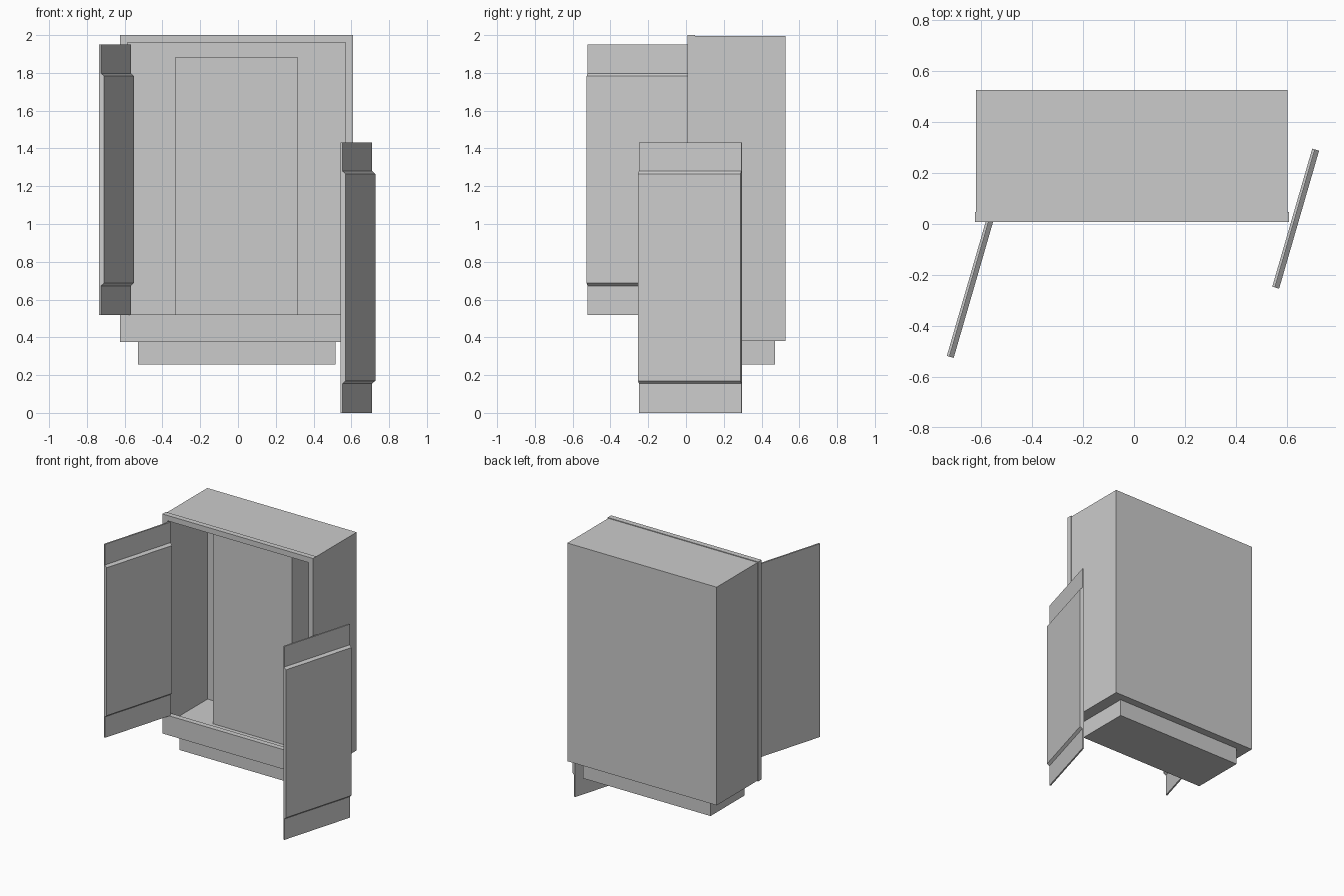
import bpy
import bmesh
from mathutils import Vector

if "Cube" in bpy.data.objects:
    bpy.data.objects.remove(bpy.data.objects["Cube"], do_unlink=True)

grey = bpy.data.materials.new("plain grey")
grey.use_nodes = True
tone = (0.6, 0.6, 0.6, 1)
grey.diffuse_color = tone
grey.node_tree.nodes["Principled BSDF"].inputs["Base Color"].default_value = tone


def loft(name, rings):
    """Skin a chain of four-or-more-point rings and cap both ends."""
    bm = bmesh.new()
    loops = [[bm.verts.new(p) for p in ring] for ring in rings]
    for a, b in zip(loops, loops[1:]):
        for i in range(len(a)):
            j = (i + 1) % len(a)
            bm.faces.new((a[i], a[j], b[j], b[i]))
    bm.faces.new(loops[0])
    bm.faces.new(loops[-1])
    bmesh.ops.recalc_face_normals(bm, faces=bm.faces)
    mesh = bpy.data.meshes.new(name)
    bm.to_mesh(mesh)
    bm.free()
    mesh.materials.append(grey)
    obj = bpy.data.objects.new(name, mesh)
    bpy.context.collection.objects.link(obj)
    return obj


def rect(x0, x1, z0, z1, y):
    return [(x0, y, z0), (x1, y, z0), (x1, y, z1), (x0, y, z1)]


def box(name, x, y, z):
    return loft(name, [rect(*x, *z, y[0]), rect(*x, *z, y[1])])


# Cabinet: outer shell, slightly proud front frame, then the hollow interior
shell = (-0.62, 0.603, 0.38, 1.995)
frame = (-0.625, 0.608, 0.375, 2.0)
opening = (-0.585, 0.57, 0.52, 1.96)
interior = (-0.585, 0.57, 0.46, 1.96)
loft("cabinet", [
    rect(*shell, 0.527), rect(*shell, 0.048),
    rect(*frame, 0.048), rect(*frame, 0.008),
    rect(*opening, 0.008), rect(*opening, 0.048),
    rect(*interior, 0.048), rect(*interior, 0.48),
])

# Tall block standing inside against the back wall
box("inner_block", (-0.33, 0.315), (0.18, 0.48), (0.46, 1.885))

# Recessed plinth below
box("plinth", (-0.53, 0.515), (0.07, 0.47), (0.255, 0.38))


# Doors: thin slab, thicker in the middle, extruded along its width
along = Vector((0.157, 0.542, 0))
across = Vector((0.958, -0.287, 0))
profile = [(0, 0), (0.011, 0), (0.011, 0.155), (0.028, 0.17),
           (0.028, 1.265), (0.011, 1.28), (0.011, 1.432), (0, 1.432)]


def door(name, corner):
    near = [Vector(corner) + across * t + Vector((0, 0, h)) for t, h in profile]
    loft(name, [near, [p + along for p in near]])


door("right_door", (-0.735, -0.518, 0.518))
door("left_door", (0.543, -0.246, 0))
